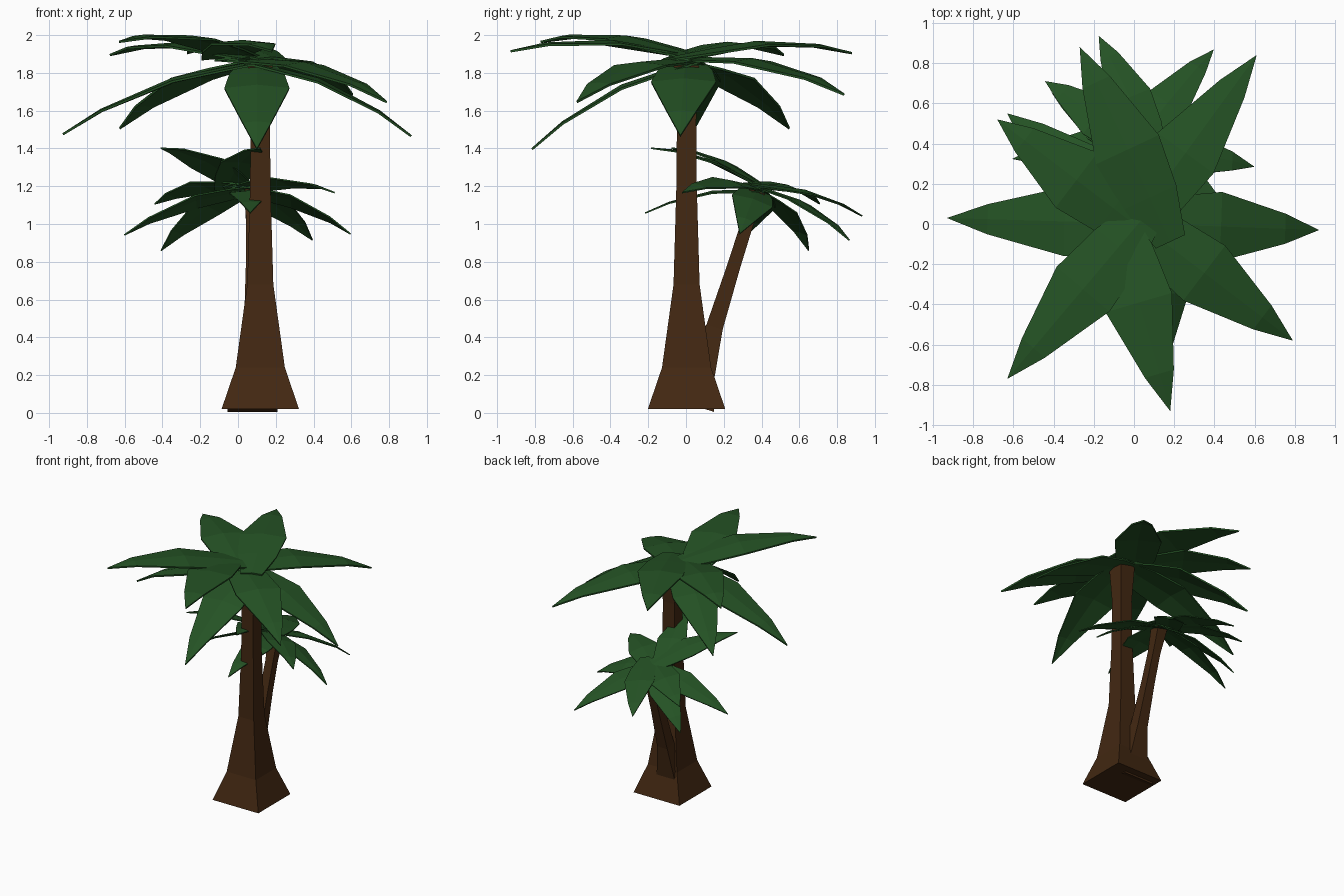
import bpy, math
from mathutils import Vector, Matrix

if "Cube" in bpy.data.objects:
    bpy.data.objects.remove(bpy.data.objects["Cube"])

TRUNK_X = 0.118


def material(name, rgb):
    m = bpy.data.materials.new(name)
    m.diffuse_color = (*rgb, 1)
    m.use_nodes = True
    m.node_tree.nodes["Principled BSDF"].inputs["Base Color"].default_value = m.diffuse_color
    return m


BARK = material("bark", (0.055, 0.021, 0.006))
GREEN = material("leaf_green", (0.018, 0.085, 0.018))


def make_mesh(name, verts, faces, mat):
    me = bpy.data.meshes.new(name)
    me.from_pydata(verts, [], faces)
    me.materials.append(mat)
    me.update()
    return me


def add(name, me, matrix, thickness=0):
    ob = bpy.data.objects.new(name, me)
    bpy.context.collection.objects.link(ob)
    ob.matrix_world = matrix
    if thickness:
        mod = ob.modifiers.new("thickness", 'SOLIDIFY')
        mod.thickness = thickness
    return ob


# Square flared trunk: (height, half width)
def trunk_mesh():
    rings = [(0.02, 0.205), (0.24, 0.130), (0.68, 0.069), (1.2, 0.054), (1.55, 0.051), (1.84, 0.066)]
    verts, faces = [], []
    for z, h in rings:
        verts += [(TRUNK_X + sx * h, 0.003 + sy * h, z) for sx, sy in ((-1, -1), (1, -1), (1, 1), (-1, 1))]
    for r in range(len(rings) - 1):
        for i in range(4):
            j = (i + 1) % 4
            faces.append((r * 4 + i, r * 4 + j, r * 4 + 4 + j, r * 4 + 4 + i))
    n = len(verts)
    faces += [(3, 2, 1, 0), (n - 4, n - 3, n - 2, n - 1)]
    return make_mesh("trunk", verts, faces, BARK)


# Arched leaf with a shallow midrib: (distance along, half width)
def leaf_mesh(root_x, tip):
    root = Vector((root_x, 0))
    run = Vector(tip[:2]) - root
    side = Vector((-run.y, run.x)).normalized()
    z0 = 1.84 + 0.11 * (tip[2] - 1.48)
    arch = 0.36 if tip[2] < 1.8 else 0.3
    verts, faces = [], []
    for t, w in ((-0.1, 0.08), (0.15, 0.145), (0.42, 0.172), (0.8, 0.075)):
        c = root + run * t
        z = z0 + (tip[2] - z0) * t + arch * max(t, 0) * (1 - t)
        for s in (-1, 0, 1):
            p = c + side * s * w
            verts.append((p.x, p.y, z - abs(s) * w * 0.1))
    verts.append(tip)
    for r in range(3):
        for i in (r * 3, r * 3 + 1):
            faces.append((i, i + 3, i + 4, i + 1))
    faces += [(9, 12, 10), (10, 12, 11)]
    return make_mesh("leaf", verts, faces, GREEN)


# Leaf root x and tip position
LEAVES = [(-0.09, (0.18, -0.93, 1.92)), (0.10, (0.10, -0.82, 1.40)), (0.02, (-0.63, -0.77, 1.97)),
          (0.03, (0.79, -0.58, 1.65)), (0.08, (0.92, -0.03, 1.47)), (0.0, (0.61, 0.84, 1.69)),
          (0.14, (-0.27, 0.88, 1.91)), (0.0, (-0.68, 0.52, 1.90)), (0.03, (-0.63, 0.55, 1.51)),
          (0.08, (-0.93, 0.03, 1.48))]

# The small palm is the tall one scaled and leaned back
small = (Matrix.Translation((0, 0.378, 1.18)) @ Matrix.Rotation(math.radians(-17.5), 4, 'X')
         @ Matrix.Scale(0.65, 4) @ Matrix.Translation((0, 0, -1.85)))

trunk = trunk_mesh()
leaves = [leaf_mesh(*args) for args in LEAVES]
for label, matrix in (("tall_palm", Matrix.Identity(4)), ("small_palm", small)):
    add(label + "_trunk", trunk, matrix)
    for i, me in enumerate(leaves):
        add(f"{label}_leaf_{i + 1}", me, matrix, 0.012)
